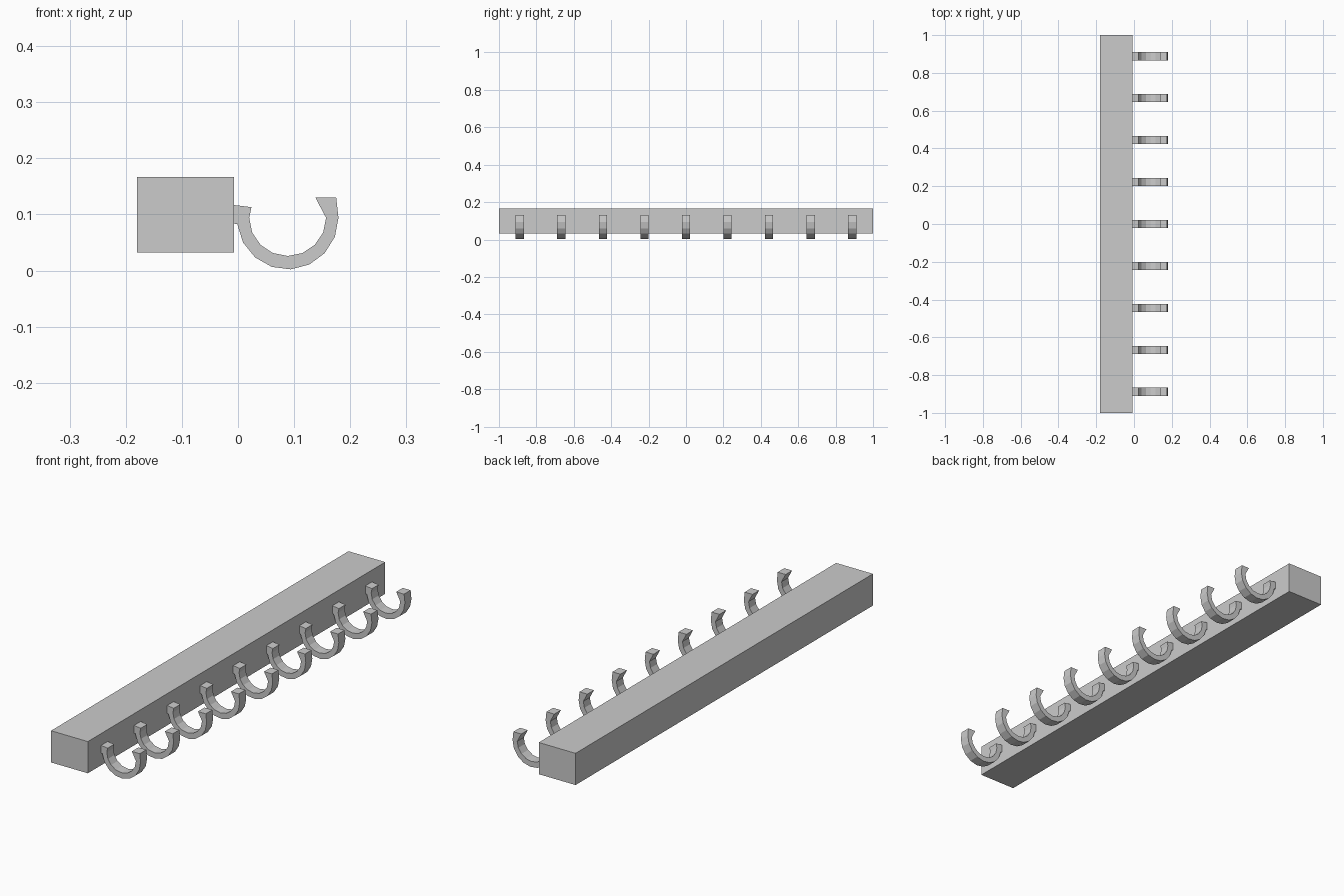
import bpy, bmesh
from math import cos, sin, radians

if "Cube" in bpy.data.objects:
    bpy.data.objects.remove(bpy.data.objects["Cube"])


def prism(name, profile, y0, y1):
    """Extrude an x-z profile along y."""
    bm = bmesh.new()
    face = bm.faces.new([bm.verts.new((x, y0, z)) for x, z in profile])
    ext = bmesh.ops.extrude_face_region(bm, geom=[face])
    verts = [g for g in ext["geom"] if isinstance(g, bmesh.types.BMVert)]
    bmesh.ops.translate(bm, verts=verts, vec=(0, y1 - y0, 0))
    bmesh.ops.recalc_face_normals(bm, faces=bm.faces)
    mesh = bpy.data.meshes.new(name)
    bm.to_mesh(mesh)
    bm.free()
    obj = bpy.data.objects.new(name, mesh)
    bpy.context.collection.objects.link(obj)
    return obj


def arc(cx, cz, rx, rz, a0, a1, n):
    angles = [radians(a0 + (a1 - a0) * i / n) for i in range(n + 1)]
    return [(cx + rx * cos(a), cz + rz * sin(a)) for a in angles]


# Long mounting bar
prism("mounting_bar", [(-0.18, 0.032), (-0.007, 0.032),
                       (-0.007, 0.167), (-0.18, 0.167)], -1, 1)

# Hook profile: stub at the bar, inner curve, flared tip, outer curve
hook = [(-0.009, 0.084), (-0.009, 0.117), (0.024, 0.113)]
hook += arc(0.0885, 0.094, 0.0685, 0.068, 180, 360, 8)
hook += [(0.138, 0.130), (0.175, 0.130)]
hook += arc(0.0885, 0.094, 0.0905, 0.092, 360, 187, 8)

# Row of nine evenly spaced hooks
for i in range(-4, 5):
    y = i * 0.2222
    prism(f"hook_{i + 5}", hook, y - 0.022, y + 0.022)
